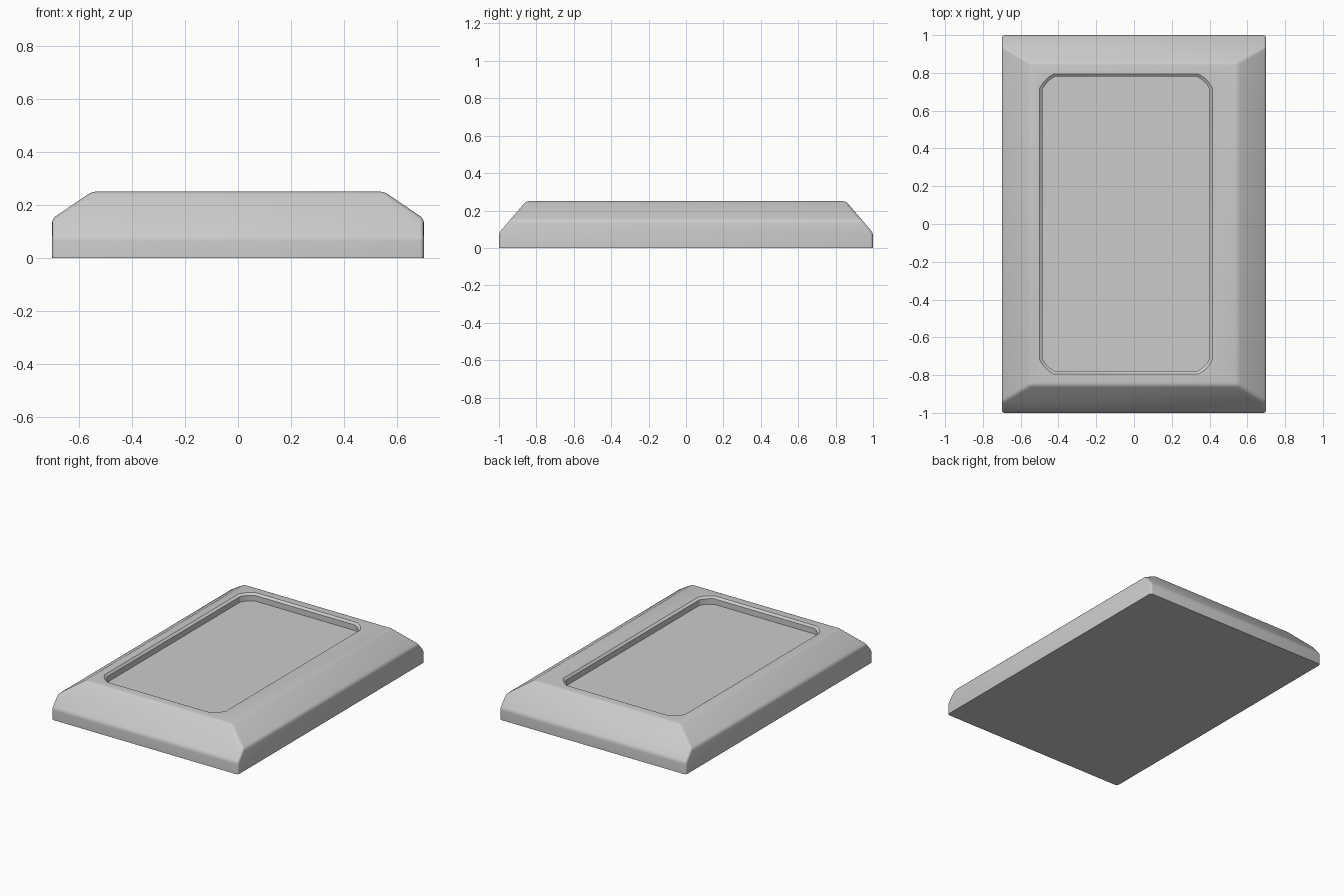
import bpy
import bmesh
from math import radians
from mathutils import Vector

if "Cube" in bpy.data.objects:
    bpy.data.objects.remove(bpy.data.objects["Cube"])

# Single light grey finish
grey = bpy.data.materials.new("light_grey")
grey.use_nodes = True
colour = (0.6, 0.6, 0.6, 1)
grey.diffuse_color = colour
grey.node_tree.nodes["Principled BSDF"].inputs["Base Color"].default_value = colour


def make_object(name, bm):
    bmesh.ops.recalc_face_normals(bm, faces=bm.faces)
    mesh = bpy.data.meshes.new(name)
    bm.to_mesh(mesh)
    bm.free()
    mesh.materials.append(grey)
    obj = bpy.data.objects.new(name, mesh)
    bpy.context.collection.objects.link(obj)
    return obj


# Tray body: cross-section with sloped sides, extruded from front to back
bm = bmesh.new()
half = [(0.7, 0), (0.7, 0.148), (0.55, 0.25)]
section = half + [(-x, z) for x, z in reversed(half)]
face = bm.faces.new([bm.verts.new((x, -1, z)) for x, z in section])
ext = bmesh.ops.extrude_face_region(bm, geom=[face])
bmesh.ops.translate(bm, vec=(0, 2, 0),
                    verts=[v for v in ext["geom"] if isinstance(v, bmesh.types.BMVert)])

# Sloped front and back ends
for s in (-1, 1):
    cut = bmesh.ops.bisect_plane(bm, geom=bm.verts[:] + bm.edges[:] + bm.faces[:],
                                 plane_co=(0, s, 0.08), plane_no=(0, s * 0.17, 0.145),
                                 clear_outer=True)
    rim = [e for e in cut["geom_cut"] if isinstance(e, bmesh.types.BMEdge)]
    bmesh.ops.holes_fill(bm, edges=rim, sides=0)
bmesh.ops.recalc_face_normals(bm, faces=bm.faces)

# Soften every edge except the base outline
soft = [e for e in bm.edges if max(v.co.z for v in e.verts) > 0.01]
bmesh.ops.bevel(bm, geom=soft, offset=0.015, offset_type='OFFSET', segments=3,
                profile=0.5, affect='EDGES', clamp_overlap=True)
body = make_object("tray_body", bm)

# Recess cutter: chamfered-corner outline with a bevelled lip
def outline(inset):
    hx, hy, c = 0.457 - inset, 0.795 - inset, 0.075 - inset * 0.6
    quarter = [(hx, hy - c), (hx - c * 0.25, hy - c * 0.6),
               (hx - c * 0.6, hy - c * 0.25), (hx - c, hy)]
    pts = quarter + [(-x, y) for x, y in reversed(quarter)]
    pts += [(-x, -y) for x, y in pts]
    return [(x - 0.042, y) for x, y in pts]


bm = bmesh.new()
rings = [[bm.verts.new((x, y, z)) for x, y in outline(inset)]
         for inset, z in ((0, 0.3), (0, 0.25), (0.015, 0.238), (0.015, 0.2))]
for a, b in zip(rings, rings[1:]):
    for i in range(len(a)):
        j = (i + 1) % len(a)
        bm.faces.new((a[i], a[j], b[j], b[i]))
bm.faces.new(rings[0])
bm.faces.new(rings[-1])
cutter = make_object("recess_cutter", bm)
cutter.hide_render = True

# Cut the recess, then discard the cutter
mod = body.modifiers.new("recess", 'BOOLEAN')
mod.object = cutter
mod.operation = 'DIFFERENCE'
mod.solver = 'EXACT'
bpy.context.view_layer.update()
bpy.ops.object.select_all(action='DESELECT')
bpy.context.view_layer.objects.active = body
body.select_set(True)
bpy.ops.object.modifier_apply(modifier=mod.name)
bpy.data.objects.remove(cutter)
bpy.ops.object.shade_smooth_by_angle(angle=radians(30))
